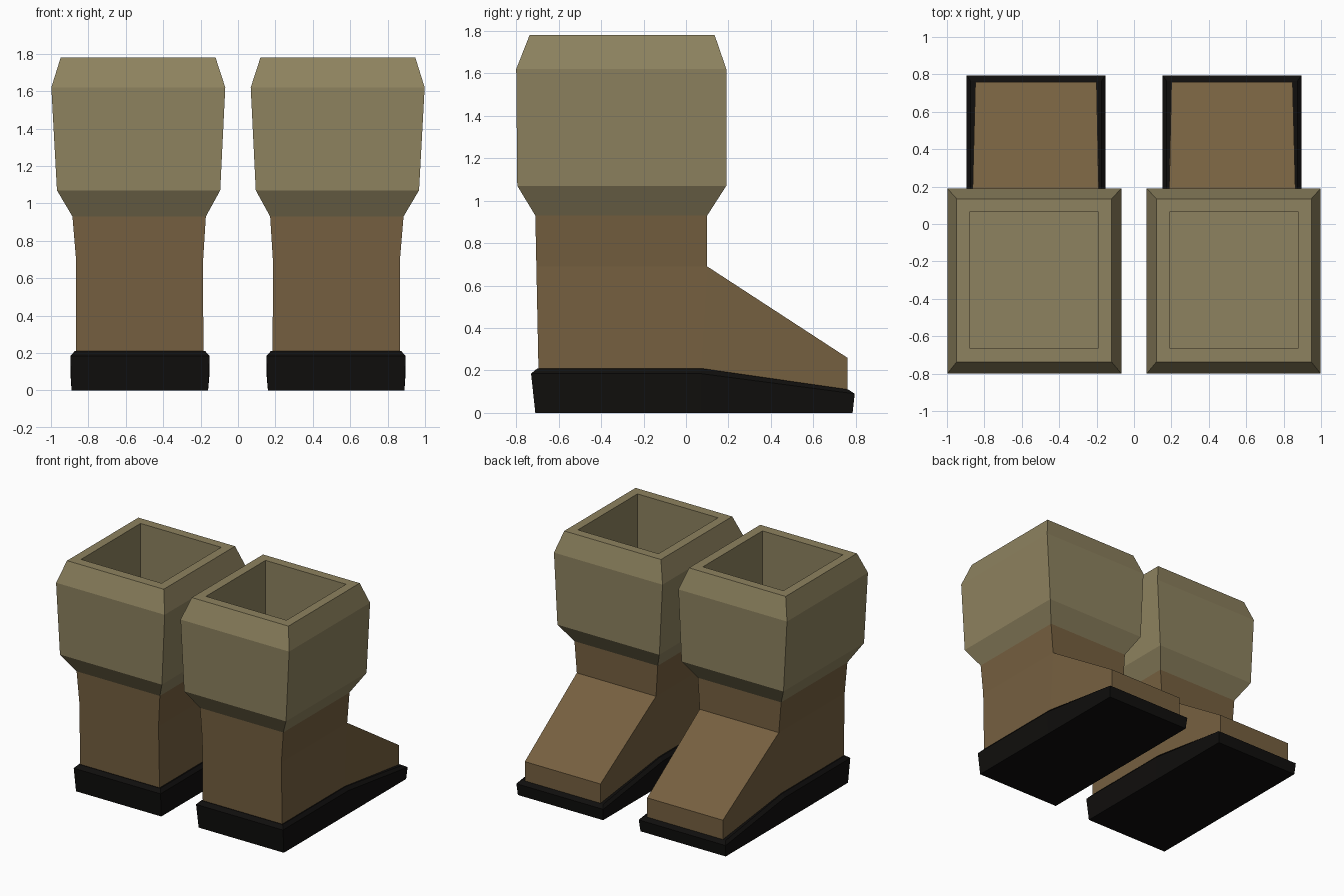
import bpy, bmesh

if "Cube" in bpy.data.objects:
    bpy.data.objects.remove(bpy.data.objects["Cube"])


def finish(bm, name, color):
    """Turn a bmesh of the +x boot part into an object mirrored for the other boot."""
    bmesh.ops.recalc_face_normals(bm, faces=bm.faces)
    mesh = bpy.data.meshes.new(name)
    bm.to_mesh(mesh)
    bm.free()
    mat = bpy.data.materials.new(name + "_color")
    mat.diffuse_color = (*color, 1)
    mat.use_nodes = True
    mat.node_tree.nodes["Principled BSDF"].inputs["Base Color"].default_value = mat.diffuse_color
    mesh.materials.append(mat)
    ob = bpy.data.objects.new(name, mesh)
    bpy.context.collection.objects.link(ob)
    ob.modifiers.new("other_boot", 'MIRROR')
    return ob


def loft(bm, rings, cap_start=True, cap_end=True):
    """Bridge successive rings of points, optionally capping the ends."""
    loops = [[bm.verts.new(p) for p in ring] for ring in rings]
    for a, b in zip(loops, loops[1:]):
        n = len(a)
        for i in range(n):
            j = (i + 1) % n
            bm.faces.new((a[i], a[j], b[j], b[i]))
    if cap_start:
        bm.faces.new(loops[0][::-1])
    if cap_end:
        bm.faces.new(loops[-1])


def rect(x0, x1, y0, y1, z):
    return [(x0, y0, z), (x1, y0, z), (x1, y1, z), (x0, y1, z)]


def sole_ring(x0, x1, rows):
    """Outline through three (y, z) stations: heel, ball and toe."""
    return [(x0, y, z) for y, z in rows] + [(x1, y, z) for y, z in rows[::-1]]


# Sole: thick at the heel, sloping to the toe, with a chamfered upper edge
bm = bmesh.new()
loft(bm, [
    sole_ring(0.16, 0.89, [(-0.71, 0), (0.07, 0), (0.785, 0)]),
    sole_ring(0.152, 0.896, [(-0.73, 0.185), (0.07, 0.185), (0.795, 0.09)]),
    sole_ring(0.175, 0.873, [(-0.70, 0.21), (0.07, 0.21), (0.765, 0.11)]),
])
finish(bm, "sole", (0.005, 0.0045, 0.004))

# Boot upper: side profile as (y, z, inner x, outer x), spanned across the width
profile = [
    (-0.695, 0.20, 0.185, 0.865), (0.07, 0.20, 0.185, 0.865),
    (0.76, 0.10, 0.20, 0.848), (0.76, 0.26, 0.20, 0.848),
    (0.10, 0.69, 0.187, 0.865), (0.10, 0.93, 0.172, 0.885),
    (-0.71, 0.93, 0.172, 0.885), (-0.705, 0.69, 0.187, 0.865),
]
bm = bmesh.new()
inner = [bm.verts.new((x0, y, z)) for y, z, x0, x1 in profile]
outer = [bm.verts.new((x1, y, z)) for y, z, x0, x1 in profile]
for i in range(len(profile)):
    j = (i + 1) % len(profile)
    bm.faces.new((inner[i], inner[j], outer[j], outer[i]))
for side in (inner, outer):
    for ids in ((0, 1, 4, 7), (1, 2, 3, 4), (4, 5, 6, 7)):
        bm.faces.new([side[i] for i in ids])
finish(bm, "boot_upper", (0.18, 0.117, 0.051))

# Cuff: flared collar, turned in over the rim and down into the opening
bm = bmesh.new()
loft(bm, [
    rect(0.172, 0.885, -0.71, 0.10, 0.93),
    rect(0.095, 0.968, -0.795, 0.19, 1.07),
    rect(0.068, 0.998, -0.80, 0.19, 1.62),
    rect(0.12, 0.948, -0.737, 0.135, 1.78),
    rect(0.19, 0.88, -0.663, 0.065, 1.78),
    rect(0.19, 0.88, -0.663, 0.065, 1.07),
], cap_start=False)
finish(bm, "cuff", (0.27, 0.225, 0.115))
